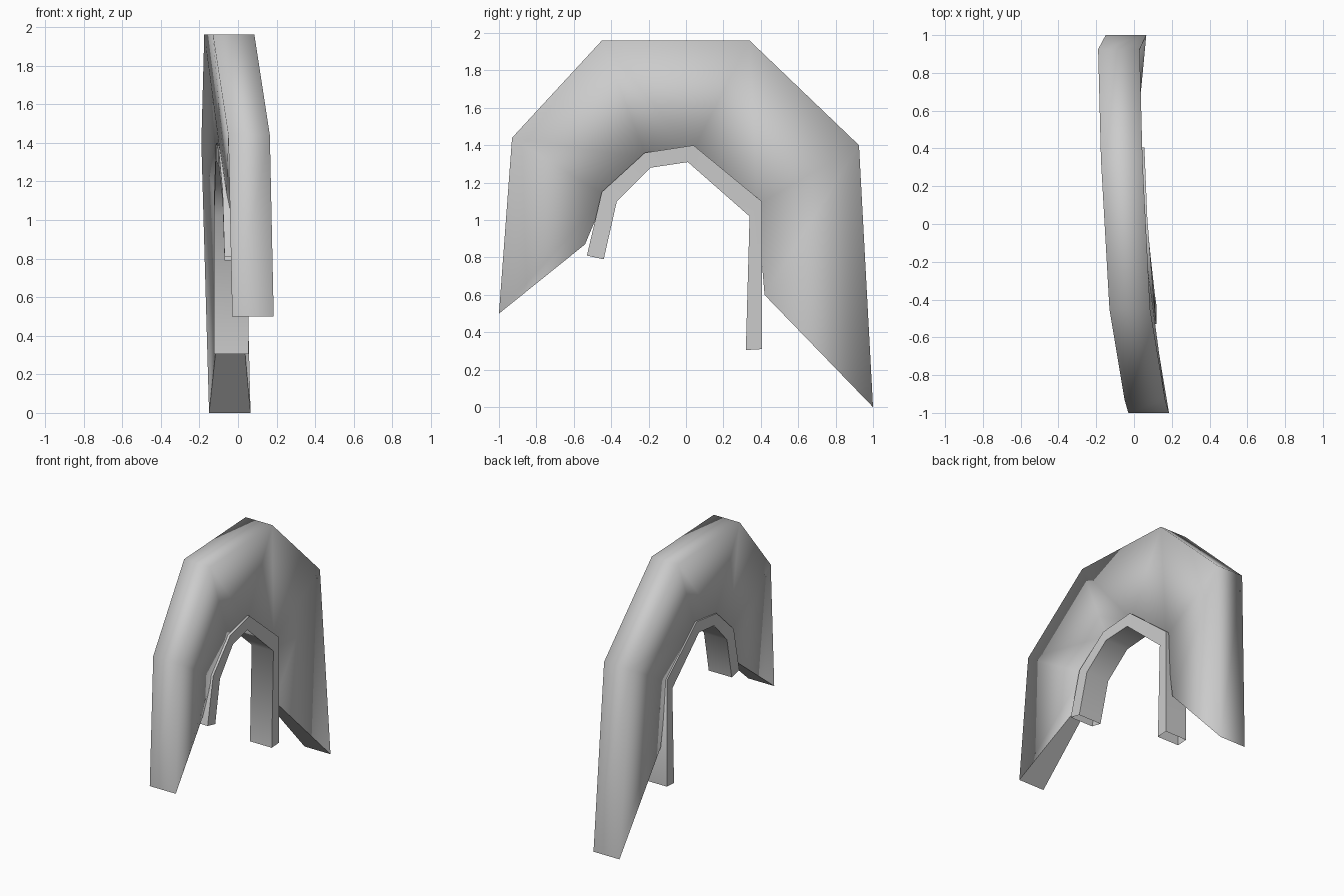
import bpy
import bmesh

if "Cube" in bpy.data.objects:
    bpy.data.objects.remove(bpy.data.objects["Cube"])


def loft(name, sections, cap):
    """Section = outer (y, z), outer x range, inner (y, z), inner x range."""
    bm = bmesh.new()
    rings = []
    for (oy, oz), (oa, ob), (iy, iz), (ia, ib) in sections:
        pts = [(oa, oy, oz), (ob, oy, oz), (ib, iy, iz), (ia, iy, iz)]
        rings.append([bm.verts.new(p) for p in pts])
    for r, s in zip(rings, rings[1:]):
        for i in range(4):
            j = (i + 1) % 4
            bm.faces.new((r[i], r[j], s[j], s[i]))
    if cap:
        bm.faces.new(rings[0])
        bm.faces.new(rings[-1])
    bmesh.ops.recalc_face_normals(bm, faces=bm.faces[:])
    mesh = bpy.data.meshes.new(name)
    bm.to_mesh(mesh)
    bm.free()
    obj = bpy.data.objects.new(name, mesh)
    bpy.context.collection.objects.link(obj)
    mesh.shade_smooth()
    return obj


# broad curved panel, thick at the outer rim and thinner at the opening
panel = loft("arched_panel", [
    ((-1.0, 0.50), (-0.03, 0.185), (-0.54, 0.87), (0.00, 0.085)),
    ((-0.93, 1.44), (-0.05, 0.165), (-0.43, 1.13), (-0.06, 0.09)),
    ((-0.45, 1.96), (-0.13, 0.085), (-0.21, 1.33), (-0.09, 0.07)),
    ((0.34, 1.96), (-0.175, 0.045), (0.03, 1.36), (-0.10, 0.05)),
    ((0.925, 1.40), (-0.19, 0.03), (0.38, 1.08), (-0.11, 0.03)),
    ((1.0, 0.0), (-0.15, 0.065), (0.42, 0.60), (-0.085, 0.01)),
], True)

# the leg end faces stay crisp against the smooth body
for poly in panel.data.polygons[-2:]:
    poly.use_smooth = False
    keys = set(poly.edge_keys)
    for e in panel.data.edges:
        if tuple(sorted(e.vertices)) in keys:
            e.use_edge_sharp = True

# hollow square trim around the opening, open at both ends
trim = loft("opening_trim", [
    ((-0.53, 0.81), (-0.07, 0.12), (-0.44, 0.79), (-0.07, 0.12)),
    ((-0.45, 1.15), (-0.08, 0.11), (-0.37, 1.10), (-0.08, 0.11)),
    ((-0.22, 1.36), (-0.10, 0.09), (-0.19, 1.28), (-0.10, 0.09)),
    ((0.04, 1.40), (-0.115, 0.07), (0.01, 1.31), (-0.115, 0.07)),
    ((0.405, 1.10), (-0.125, 0.055), (0.34, 1.02), (-0.125, 0.055)),
    ((0.405, 0.31), (-0.125, 0.055), (0.32, 0.305), (-0.125, 0.055)),
], False)
bpy.context.view_layer.objects.active = trim
trim.select_set(True)
bpy.ops.object.shade_smooth_by_angle(angle=0.9)
